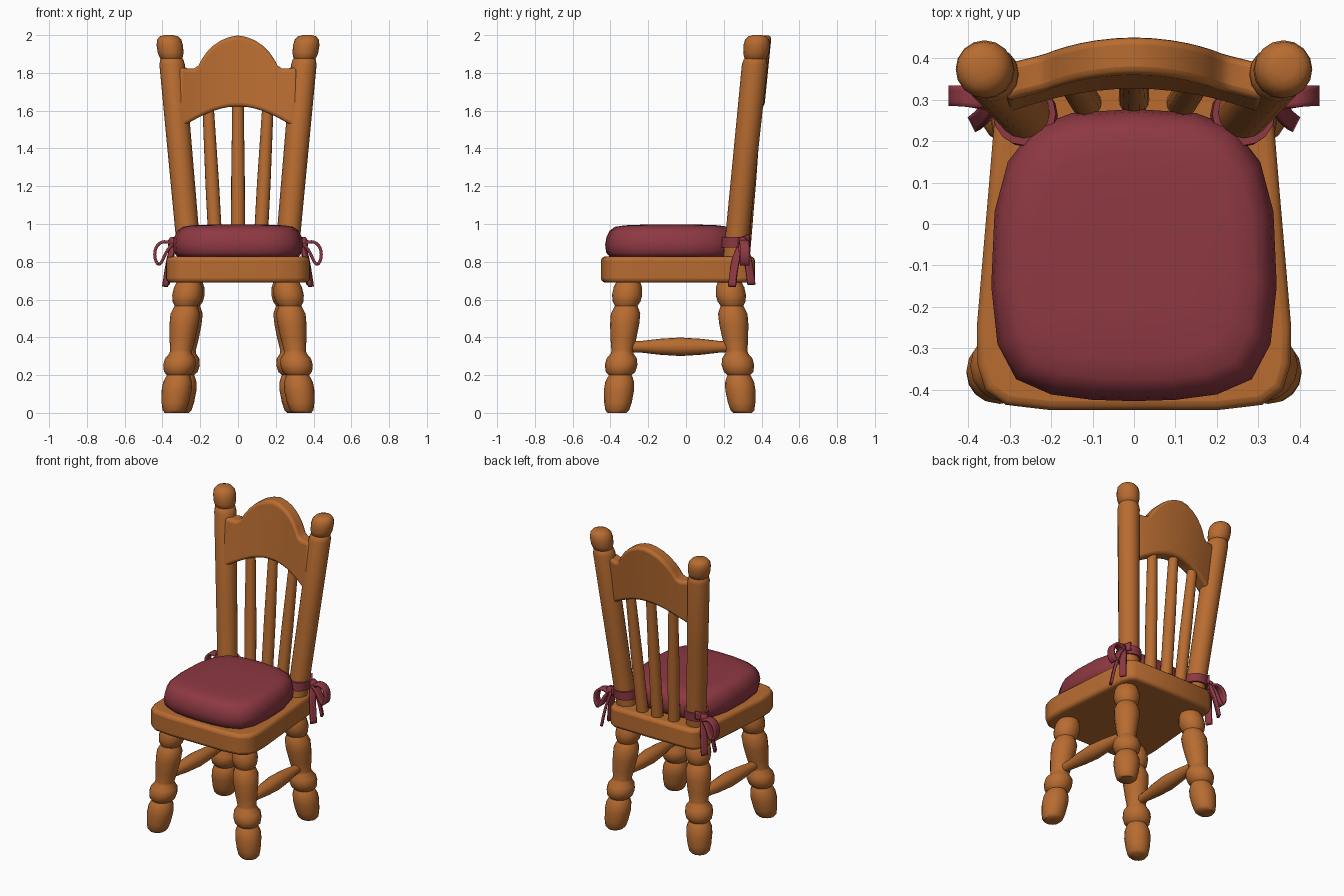
import bpy, bmesh, math
from mathutils import Vector

cube = bpy.data.objects.get("Cube")
if cube:
    bpy.data.objects.remove(cube, do_unlink=True)


def material(name, colour):
    mat = bpy.data.materials.new(name)
    mat.use_nodes = True
    mat.diffuse_color = colour
    mat.node_tree.nodes["Principled BSDF"].inputs["Base Color"].default_value = colour
    return mat


wood = material("warm_wood", (0.48, 0.15, 0.03, 1))
cloth = material("wine_red_cloth", (0.27, 0.04, 0.055, 1))


def finish(name, bm, mat, mirror=False, angle=50):
    bmesh.ops.recalc_face_normals(bm, faces=bm.faces)
    mesh = bpy.data.meshes.new(name)
    bm.to_mesh(mesh)
    bm.free()
    mesh.materials.append(mat)
    obj = bpy.data.objects.new(name, mesh)
    bpy.context.collection.objects.link(obj)
    bpy.ops.object.select_all(action="DESELECT")
    obj.select_set(True)
    bpy.context.view_layer.objects.active = obj
    bpy.ops.object.shade_smooth_by_angle(angle=math.radians(angle))
    if mirror:
        obj.modifiers.new("Mirror", "MIRROR").use_mirror_merge = False
    return obj


def loft(name, rings, mat, **options):
    """Skin a list of closed rings and cap both ends."""
    bm = bmesh.new()
    loops = [[bm.verts.new(p) for p in ring] for ring in rings]
    for low, high in zip(loops, loops[1:]):
        for i in range(len(low)):
            j = (i + 1) % len(low)
            bm.faces.new((low[i], low[j], high[j], high[i]))
    bm.faces.new(loops[0])
    bm.faces.new(loops[-1])
    return finish(name, bm, mat, **options)


def turned(name, start, end, profile, mat=wood, mirror=True, sides=16):
    """Turned part: profile pairs are (fraction along the axis, radius)."""
    a, b = Vector(start), Vector(end)
    d = b - a
    side = Vector((0, 1, 0)) if abs(d.z) > abs(d.y) else Vector((0, 0, 1))
    rings = []
    for t, r in profile:
        turns = [math.tau * i / sides for i in range(sides)]
        rings.append([a + d * t + r * (Vector((math.cos(k), 0, 0)) + side * math.sin(k)) for k in turns])
    return loft(name, rings, mat, mirror=mirror)


def outline(half):
    """Complete a half outline by reflecting it across x = 0."""
    return half + [(-x, y) for x, y in reversed(half[1:-1])]


def bevel(obj, width):
    mod = obj.modifiers.new("Bevel", "BEVEL")
    mod.width, mod.segments = width, 3
    mod.angle_limit = math.radians(50)


def ribbon(name, path, across, width):
    """Flat cloth strip following a path."""
    bm = bmesh.new()
    offset = Vector(across).normalized() * width / 2
    rows = [(bm.verts.new(Vector(p) - offset), bm.verts.new(Vector(p) + offset)) for p in path]
    for p, q in zip(rows, rows[1:]):
        bm.faces.new((p[0], p[1], q[1], q[0]))
    obj = finish(name, bm, cloth, mirror=True, angle=80)
    smooth = obj.modifiers.new("Smooth", "SUBSURF")
    smooth.levels = smooth.render_levels = 2
    smooth.boundary_smooth = "PRESERVE_CORNERS"
    obj.modifiers.new("Thickness", "SOLIDIFY").thickness = 0.016


# Legs: rounded foot, ring, vase and top ball
leg = [(0, .05), (.02, .063), (.08, .073), (.17, .08), (.23, .077), (.27, .066), (.285, .06),
       (.31, .078), (.36, .086), (.41, .081), (.45, .06), (.47, .058), (.56, .068), (.67, .077),
       (.75, .078), (.79, .066), (.81, .06), (.84, .073), (.89, .08), (.95, .075), (1, .06)]
turned("front_legs", (.338, -.365, 0), (.26, -.305, .7), leg)
turned("back_legs", (.31, .3, 0), (.25, .23, .7), leg)

# Side stretchers
turned("side_stretchers", (.3, -.31, .35), (.28, .25, .35),
       [(0, .028), (.12, .03), (.3, .042), (.5, .049), (.7, .042), (.88, .03), (1, .028)])

# Seat board
seat_half = [(0, -.45), (.2, -.45), (.31, -.437), (.36, -.4), (.378, -.34), (.38, -.25), (.35, .1),
             (.335, .28), (.32, .335), (.28, .362), (0, .365)]
seat = loft("seat", [[(x, y, z) for x, y in outline(seat_half)] for z in (.69, .828)], wood)
bevel(seat, .022)

# Cushion
cushion_half = [(0, -.428), (.1, -.425), (.2, -.412), (.285, -.375), (.33, -.29), (.345, -.15),
                (.337, .03), (.305, .15), (.24, .235), (.15, .268), (0, .278)]
levels = [(.825, .93), (.85, .985), (.89, 1), (.93, .98), (.965, .93), (.985, .85), (.993, .7), (.997, .4)]
loft("cushion", [[(x * s, (y + .08) * s - .08, z) for x, y in outline(cushion_half)] for z, s in levels],
     cloth, angle=80)

# Back posts with finials
turned("back_posts", (.255, .257, .8), (.352, .368, 1.885),
       [(0, .062), (.5, .065), (.96, .068), (.985, .062), (1, .048)])
turned("post_finials", (.352, .368, 1.865), (.367, .378, 2),
       [(0, .045), (.1, .06), (.3, .068), (.6, .07), (.82, .064), (.95, .048), (1, .025)])

# Back spindles
spindle = [(0, .037), (.5, .036), (1, .03)]
turned("centre_spindle", (0, .3, .81), (0, .372, 1.66), spindle, mirror=False)
turned("side_spindles", (.115, .292, .81), (.158, .36, 1.62), spindle)

# Arched and bowed top rail, leaning backwards
half_rail = [(0, 1.998, 1.622), (.045, 1.99, 1.62), (.09, 1.972, 1.611), (.13, 1.945, 1.599),
             (.165, 1.91, 1.585), (.19, 1.875, 1.573), (.21, 1.838, 1.563), (.235, 1.822, 1.55),
             (.275, 1.825, 1.527), (.31, 1.83, 1.51)]
columns = [(-x, t, b) for x, t, b in reversed(half_rail[1:])] + half_rail


def rail_ring(x, top, bottom):
    def y(z):
        return .408 + (z - 2) * .1 - .5 * x * x
    return [(x, y(bottom) - .045, bottom), (x, y(bottom) + .045, bottom),
            (x, y(top) + .045, top), (x, y(top) - .045, top)]


rail = loft("top_rail", [rail_ring(*c) for c in columns], wood)
bevel(rail, .018)

# Cushion ties: band round each post, knot, bow loop and two tails
turned("tie_bands", (.26, .262, .875), (.265, .266, .93),
       [(0, .06), (0, .076), (1, .076), (1, .06)], cloth)
turned("tie_knots", (.345, .3, .87), (.345, .3, .93),
       [(0, .012), (.25, .025), (.75, .025), (1, .012)], cloth, sides=10)
ribbon("tie_straps", [(.31, .22, .9), (.335, .26, .9), (.345, .3, .905), (.31, .34, .92)], (0, 0, 1), .05)
ribbon("bow_loops", [(.34, .305, .9), (.38, .305, .918), (.42, .31, .91), (.45, .31, .87),
                     (.45, .31, .81), (.425, .31, .77), (.395, .31, .79), (.375, .305, .85),
                     (.34, .3, .89)], (0, 1, 0), .05)
ribbon("front_tails", [(.345, .3, .9), (.365, .265, .84), (.38, .25, .76), (.393, .24, .67)], (.5, 1, 0), .04)
ribbon("back_tails", [(.345, .305, .9), (.36, .325, .84), (.375, .34, .76), (.385, .35, .68)], (-.5, 1, 0), .04)
